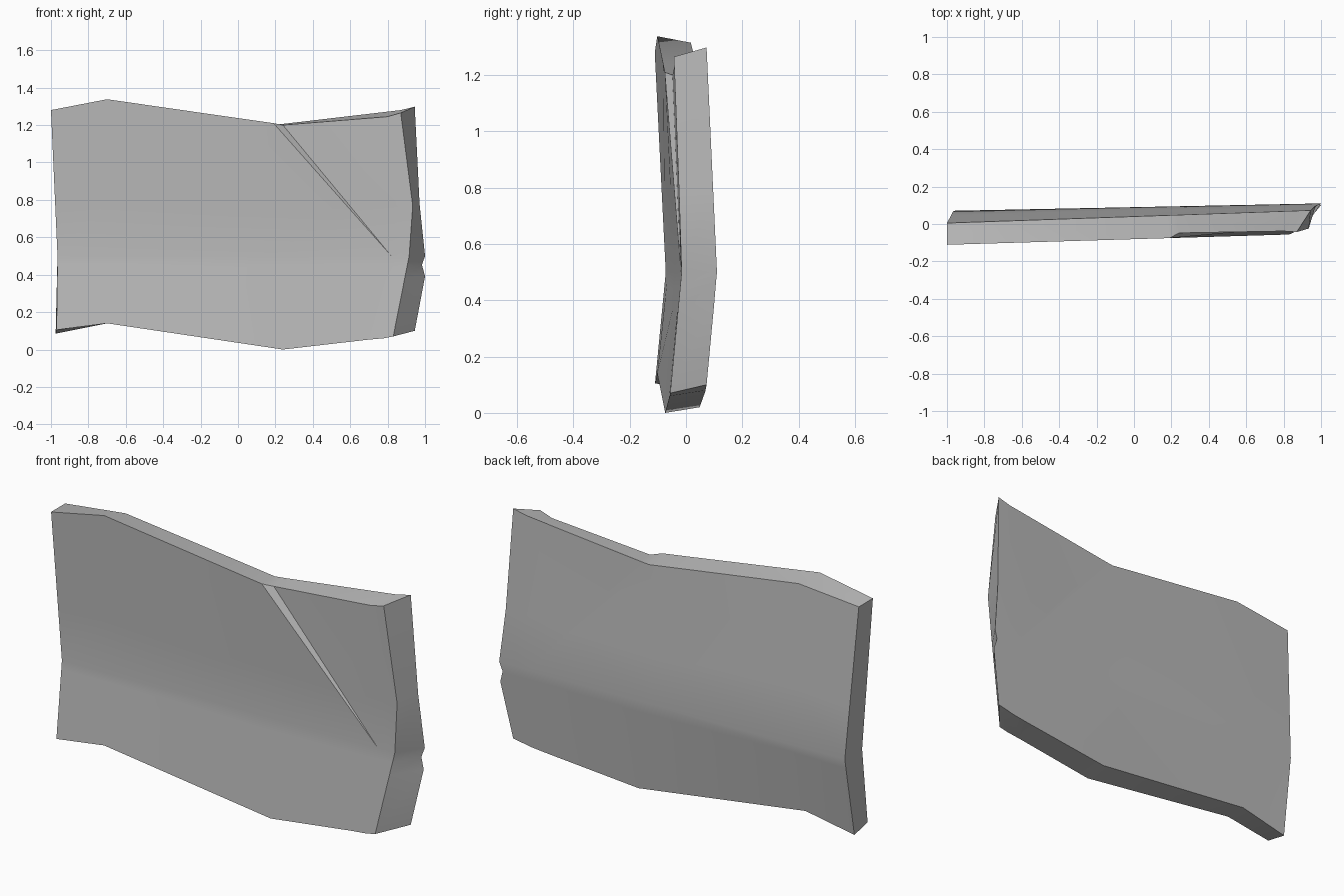
import bpy
import bmesh
import math

old_cube = bpy.data.objects.get("Cube")
if old_cube:
    bpy.data.objects.remove(old_cube, do_unlink=True)

MID_Z = 0.5
ROWS = (-1, -0.27, -0.12, 0, 0.35, 1)   # -1 bottom edge, 0 waist, 1 top edge

# Each column: bottom x, bottom z, waist x, top x, top z
FRONT = [
    (-0.97, 0.105, -0.965, -1, 1.28),
    (-0.7, 0.14, -0.7, -0.7, 1.338),
    (0.24, 0, 0.15, 0, 1.237),
    (0.7, 0.053, 0.82, 0.19, 1.21),      # crack, left lip
    (0.7, 0.053, 0.82, 0.24, 1.2),       # crack, right lip
    (0.78, 0.06, 0.87, 0.8, 1.245),
    (0.83, 0.07, 0.915, 0.87, 1.265),
]
BACK = [
    (-0.975, 0.085, -0.965, -1, 1.28),
    (-0.7, 0.14, -0.7, -0.66, 1.315),
    (0.24, 0.02, 0.15, 0, 1.225),
    (0.75, 0.07, 0.84, 0.18, 1.2),
    (0.75, 0.07, 0.84, 0.23, 1.205),
    (0.84, 0.08, 0.9, 0.87, 1.28),
    (0.945, 0.1, 1, 0.945, 1.298),
]
CRACK, LAST = 4, len(FRONT) - 1


def lerp(a, b, t):
    return a + (b - a) * t


def front_depth(x, row, col):
    """Concave front; the panel right of the crack sits further back."""
    y = -0.043 + 0.03 * x - 0.038 * abs(row)
    if col >= CRACK and row > 0:
        y += lerp(0.026, 0.012, (col - CRACK) / (LAST - CRACK)) * row
    return y


def back_depth(x, row, col):
    """Back bulging along the waist, with a faint diagonal valley."""
    y = 0.09 + 0.02 * x - (0.05 - 0.015 * x) * abs(row)
    if col in (CRACK - 1, CRACK) and row > 0:
        y -= 0.03 * row * (1 - row)
    return y


def build_sheet(bm, columns, depth, nudges):
    """Grid of vertices for one broad side of the slab."""
    grid = []
    for col, (bx, bz, wx, tx, tz) in enumerate(columns):
        line = []
        for row in ROWS:
            end_x, end_z = (bx, bz) if row < 0 else (tx, tz)
            x = lerp(wx, end_x, abs(row)) + nudges.get((col, row), 0)
            z = lerp(MID_Z, end_z, abs(row))
            line.append(bm.verts.new((x, depth(x, row, col), z)))
        grid.append(line)
    for a, b in zip(grid, grid[1:]):
        for i in range(len(ROWS) - 1):
            bm.faces.new((a[i], b[i], b[i + 1], a[i + 1]))
    return grid


def rim(grid):
    """Closed loop of vertices round a sheet."""
    return (
        [line[0] for line in grid]
        + grid[-1][1:]
        + [line[-1] for line in reversed(grid[:-1])]
        + grid[0][-2:0:-1]
    )


# Slab: two broad sheets joined round the rim, with chipped right edge
bm = bmesh.new()
front = build_sheet(bm, FRONT, front_depth, {(LAST, 0.35): 0.035})
back = build_sheet(bm, BACK, back_depth, {(LAST, -0.27): 0.015, (LAST, -0.12): -0.01,
                                          (LAST, 0.35): -0.01})
front_rim, back_rim = rim(front), rim(back)
for i in range(len(front_rim)):
    j = (i + 1) % len(front_rim)
    bm.faces.new((front_rim[i], back_rim[i], back_rim[j], front_rim[j]))
bmesh.ops.remove_doubles(bm, verts=bm.verts[:], dist=0.0005)
bmesh.ops.recalc_face_normals(bm, faces=bm.faces[:])

mesh = bpy.data.meshes.new("stone_slab")
bm.to_mesh(mesh)
bm.free()
slab = bpy.data.objects.new("stone_slab", mesh)
bpy.context.collection.objects.link(slab)

# Plain grey stone
stone = bpy.data.materials.new("grey_stone")
stone.use_nodes = True
grey = (0.5, 0.5, 0.5, 1)
stone.diffuse_color = grey
stone.node_tree.nodes["Principled BSDF"].inputs["Base Color"].default_value = grey
mesh.materials.append(stone)

# Soft faces with crisp rim and crack
bpy.ops.object.select_all(action="DESELECT")
slab.select_set(True)
bpy.context.view_layer.objects.active = slab
bpy.ops.object.shade_smooth_by_angle(angle=math.radians(30))
